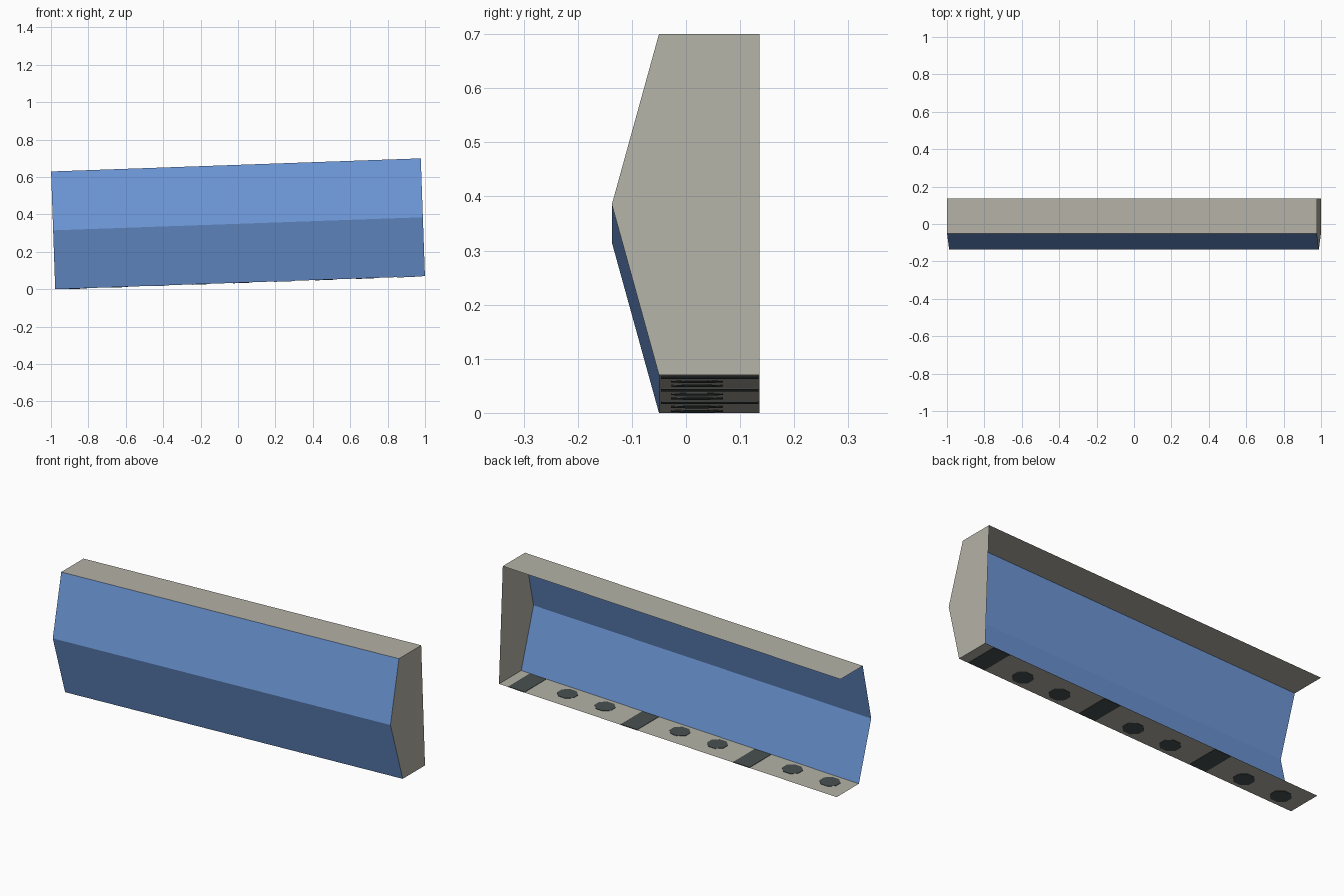
import bpy, math
from mathutils import Matrix

if "Cube" in bpy.data.objects:
    bpy.data.objects.remove(bpy.data.objects["Cube"])

LENGTH, HEIGHT = 1.978, 0.63
HX, HZ = LENGTH / 2, HEIGHT / 2
FRONT, NOSE, BACK = -0.05, -0.137, 0.136
# whole shell leans: the right end is higher than the left
TILT = Matrix.Translation((0, 0, 0.35)) @ Matrix.Rotation(-math.radians(2.03), 4, 'Y')


def srgb(r, g, b):
    def lin(c):
        c /= 255
        return c / 12.92 if c <= 0.04045 else ((c + 0.055) / 1.055) ** 2.4
    return (lin(r), lin(g), lin(b), 1)


def material(name, rgb):
    m = bpy.data.materials.new(name)
    m.diffuse_color = srgb(*rgb)
    m.use_nodes = True
    m.node_tree.nodes["Principled BSDF"].inputs["Base Color"].default_value = m.diffuse_color
    return m


blue = material("sky_blue", (108, 150, 214))
grey = material("warm_grey", (180, 178, 166))
dark = material("dark_slate", (72, 80, 80))


def add(name, verts, faces, mat):
    me = bpy.data.meshes.new(name)
    me.from_pydata(verts, [], faces)
    me.transform(TILT)
    me.materials.append(mat)
    ob = bpy.data.objects.new(name, me)
    bpy.context.collection.objects.link(ob)
    return ob


def sheet(name, profile, mat):
    """Run an open (y, z) profile along the full length."""
    verts = [(x, y, z) for y, z in profile for x in (-HX, HX)]
    faces = [(2 * i, 2 * i + 1, 2 * i + 3, 2 * i + 2) for i in range(len(profile) - 1)]
    return add(name, verts, faces, mat)


def plate(name, outline, z, mat, half=0.002):
    """Thin flat plate from an (x, y) outline."""
    n = len(outline)
    verts = [(x, y, z + s) for s in (-half, half) for x, y in outline]
    faces = [tuple(reversed(range(n))), tuple(range(n, 2 * n))]
    faces += [(i, (i + 1) % n, n + (i + 1) % n, n + i) for i in range(n)]
    return add(name, verts, faces, mat)


# folded front, top and bottom sheets; back and left end stay open
sheet("folded_front_panel", [(FRONT, -HZ), (NOSE, 0), (FRONT, HZ)], blue)
sheet("top_panel", [(FRONT, HZ), (BACK, HZ)], grey)
sheet("bottom_panel", [(BACK, -HZ), (FRONT, -HZ)], grey)

# closed right end
cap = [(FRONT, -HZ), (BACK, -HZ), (BACK, HZ), (FRONT, HZ), (NOSE, 0)]
add("right_end_cap", [(HX, y, z) for y, z in cap], [(0, 1, 2, 3, 4)], grey)

# dark marks on the bottom: every third is a full-depth band, others are small
for i in range(9):
    cx = HX - LENGTH * (0.051 + 0.111 * i)
    if i % 3 == 0:
        w = 0.048
        outline = [(cx - w, FRONT + 0.004), (cx + w, FRONT + 0.004),
                   (cx + w, BACK - 0.002), (cx - w, BACK - 0.002)]
        plate("bottom_band", outline, -HZ, dark)
    else:
        outline = [(cx + 0.052 * math.cos(math.pi / 8 + k * math.pi / 4),
                    0.02 + 0.052 * math.sin(math.pi / 8 + k * math.pi / 4)) for k in range(8)]
        plate("bottom_spot", outline, -HZ, dark)
